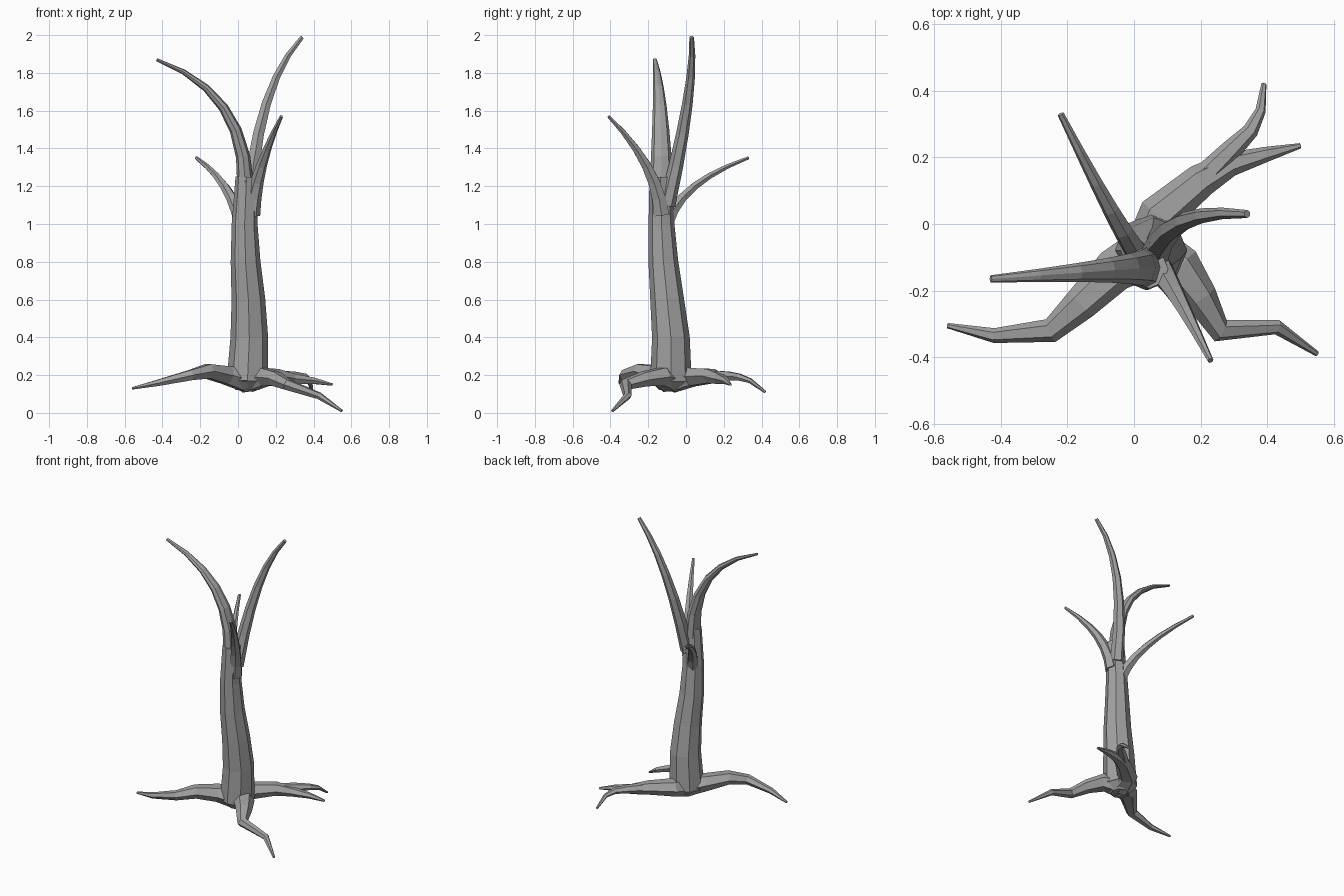
import bpy
import bmesh
from math import sin, cos, tau
from mathutils import Vector

default_cube = bpy.data.objects.get("Cube")
if default_cube:
    bpy.data.objects.remove(default_cube)

# Single bark colour
GREY = (0.36, 0.36, 0.36, 1)
bark = bpy.data.materials.new("grey_bark")
bark.use_nodes = True
bark.diffuse_color = GREY
bark.node_tree.nodes["Principled BSDF"].inputs["Base Color"].default_value = GREY

SIDEWAYS = Vector((1, 0, 0))
DEPTHWAYS = Vector((0, 1, 0))
UPWARDS = Vector((0, 0, 1))


def limb(name, path, base, tip, broad_axis, flatness=1, sides=6):
    """Faceted tube along a path, tapering evenly from base to tip half width."""
    bm = bmesh.new()
    points = [Vector(p) for p in path]
    last = len(points) - 1
    rings = []
    for i, point in enumerate(points):
        before = (point - points[max(i - 1, 0)]).normalized()
        after = (points[min(i + 1, last)] - point).normalized()
        along = (before + after).normalized()
        broad = (broad_axis - along * broad_axis.dot(along)).normalized()
        narrow = along.cross(broad) * flatness
        radius = base + (tip - base) * i / last
        angles = [tau * k / sides for k in range(sides)]
        rings.append([bm.verts.new(point + radius * (broad * cos(a) + narrow * sin(a)))
                      for a in angles])
    # Side faces between neighbouring rings, then the two end caps
    for lower, upper in zip(rings, rings[1:]):
        for k in range(sides):
            bm.faces.new((lower[k - 1], lower[k], upper[k], upper[k - 1]))
    bm.faces.new(reversed(rings[0]))
    bm.faces.new(rings[-1])
    bmesh.ops.recalc_face_normals(bm, faces=bm.faces)
    mesh = bpy.data.meshes.new(name)
    bm.to_mesh(mesh)
    bm.free()
    mesh.materials.append(bark)
    obj = bpy.data.objects.new(name, mesh)
    bpy.context.scene.collection.objects.link(obj)


def bend(start, control, end, steps=6):
    """Points on a smooth bend that leaves start towards control and arrives at end."""
    start, control, end = Vector(start), Vector(control), Vector(end)
    path = []
    for i in range(steps + 1):
        t = i / steps
        path.append(start.lerp(control, t).lerp(control.lerp(end, t), t))
    return path


def root(name, path, base=0.08):
    """Ground limb, a little wider than it is tall."""
    limb(name, path, base, 0.008, UPWARDS.cross(path_heading(path)), flatness=0.85)


def path_heading(path):
    """Overall direction of a path, seen from above."""
    heading = Vector(path[-1]) - Vector(path[0])
    heading.z = 0
    return heading.normalized()


# Trunk and its tapered underside
heart = (.05, -.08, .17)
limb("trunk", [heart, (.06, -.08, .4), (.055, -.1, .6), (.04, -.12, .8),
               (.035, -.13, 1), (.045, -.135, 1.25)],
     0.11, 0.058, DEPTHWAYS, sides=8)
limb("trunk_underside", [(.05, -.08, .12), heart], 0.06, 0.11, DEPTHWAYS, sides=8)

# Upper branches
limb("main_bough", bend((.04, -.13, 1.2), (.04, -.13, 1.7), (-.43, -.165, 1.87)),
     0.063, 0.011, DEPTHWAYS, flatness=0.7, sides=8)
limb("tall_branch", bend((.06, -.1, 1.1), (.1, .05, 1.73), (.34, .03, 1.99)),
     0.044, 0.012, DEPTHWAYS)
limb("front_branch", bend((.07, -.13, 1.05), (.1, -.15, 1.31), (.23, -.41, 1.57)),
     0.048, 0.009, SIDEWAYS)
limb("back_branch", bend((.02, -.1, 1), (-.04, -.03, 1.22), (-.22, .33, 1.35)),
     0.04, 0.01, SIDEWAYS, flatness=0.9)

# Spreading roots, all starting in the heart of the trunk
root("right_root", [heart, (-.06, -.14, .2), (-.16, -.24, .22), (-.25, -.32, .2),
                    (-.42, -.335, .16), (-.56, -.305, .13)])
root("left_front_root", [heart, (.14, -.13, .19), (.2, -.22, .18), (.26, -.32, .15),
                         (.43, -.31, .09), (.55, -.39, .01)])
fork = (.2, .13, .195)
root("left_back_root", [heart, (.08, .03, .19), fork, (.29, .18, .18),
                        (.4, .21, .17), (.5, .235, .15)])
root("root_fork", [fork, (.29, .22, .195), (.35, .28, .19), (.38, .34, .17),
                   (.39, .42, .11)], base=0.04)
